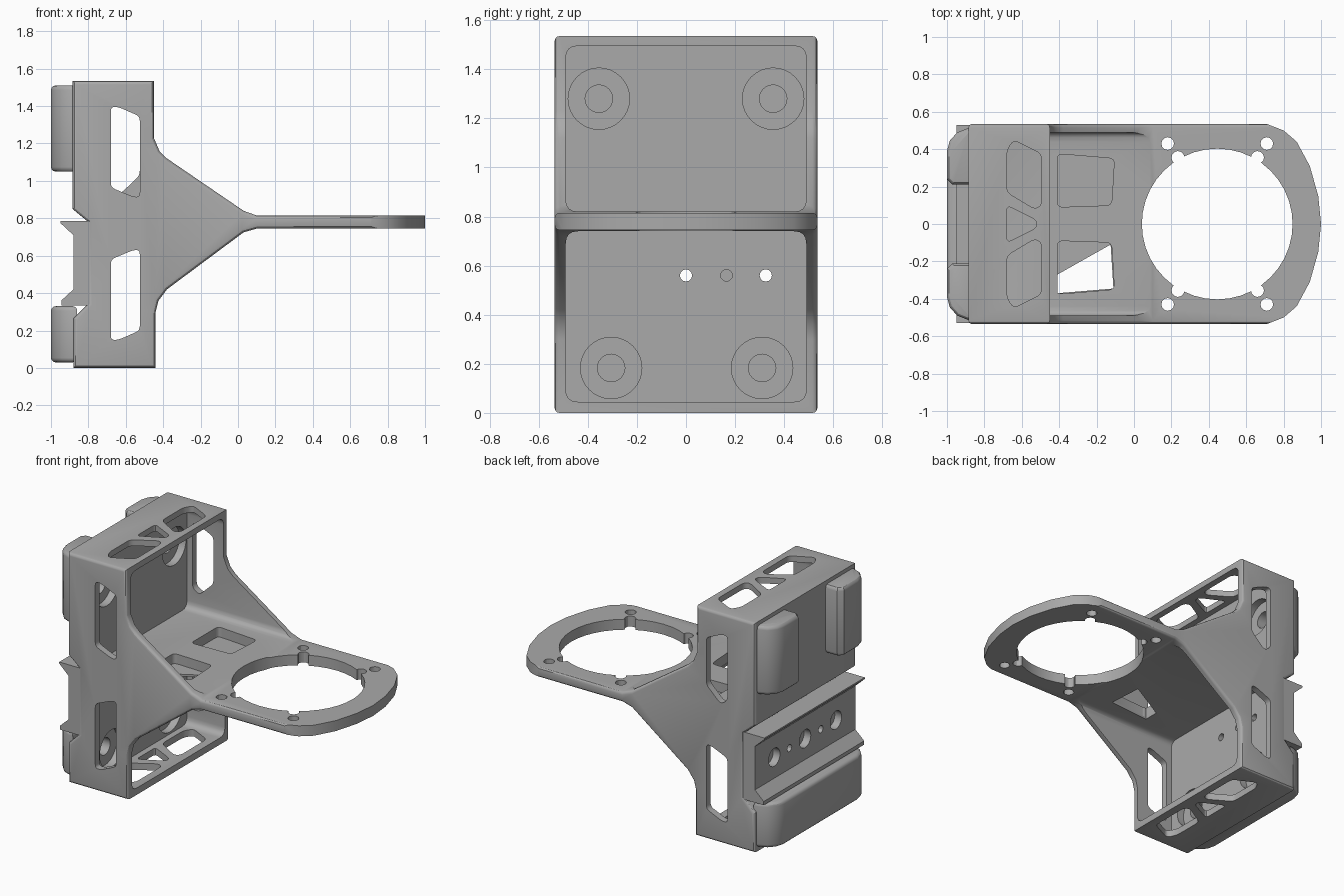
import bpy, bmesh, math
from mathutils import Vector

if "Cube" in bpy.data.objects:
    bpy.data.objects.remove(bpy.data.objects["Cube"], do_unlink=True)

grey = bpy.data.materials.new("plain_grey")
grey.use_nodes = True
GREY = (0.4, 0.4, 0.4, 1)
grey.diffuse_color = GREY
grey.node_tree.nodes["Principled BSDF"].inputs["Base Color"].default_value = GREY


def rounded(pts, r, n=4):
    """Round the corners of a polygon."""
    out = []
    for i, p in enumerate(pts):
        p, a, b = Vector(p), Vector(pts[i - 1]), Vector(pts[(i + 1) % len(pts)])
        s = p + (a - p).normalized() * min(r, (a - p).length * 0.45)
        e = p + (b - p).normalized() * min(r, (b - p).length * 0.45)
        for k in range(n + 1):
            t = k / n
            out.append(s * (1 - t) ** 2 + p * 2 * t * (1 - t) + e * t * t)
    return out


def circle(cx, cy, r, n=24):
    return [(cx + r * math.cos(math.tau * i / n), cy + r * math.sin(math.tau * i / n))
            for i in range(n)]


def rect(a0, a1, b0, b1):
    return [(a0, b0), (a1, b0), (a1, b1), (a0, b1)]


def flip(pts):
    return [(a, -b) for a, b in pts]


def prism(name, pts, axis, lo, hi, bevel=0):
    """Extrude a polygon along an axis, optionally rounding both rims."""
    place = {"x": lambda a, b, t: (t, a, b),
             "y": lambda a, b, t: (a, t, b),
             "z": lambda a, b, t: (a, b, t)}[axis]
    bm = bmesh.new()
    ends = [[bm.verts.new(place(a, b, t)) for a, b in pts] for t in (lo, hi)]
    caps = [bm.faces.new(e) for e in ends]
    rims = [e for f in caps for e in f.edges]
    for i in range(len(pts)):
        j = (i + 1) % len(pts)
        bm.faces.new((ends[0][i], ends[0][j], ends[1][j], ends[1][i]))
    bmesh.ops.recalc_face_normals(bm, faces=bm.faces)
    if bevel:
        bmesh.ops.bevel(bm, geom=rims, offset=bevel, segments=3, profile=0.5,
                        affect="EDGES", clamp_overlap=True)
    mesh = bpy.data.meshes.new(name)
    bm.to_mesh(mesh)
    bm.free()
    mesh.materials.append(grey)
    ob = bpy.data.objects.new(name, mesh)
    bpy.context.scene.collection.objects.link(ob)
    return ob


def activate(ob):
    for o in bpy.context.selected_objects:
        o.select_set(False)
    ob.select_set(True)
    bpy.context.view_layer.objects.active = ob


def cut(target, pts, axis, lo, hi, operation="DIFFERENCE"):
    cutter = prism("cutter", pts, axis, lo, hi)
    cutter.hide_render = True
    mod = target.modifiers.new("cut", "BOOLEAN")
    mod.operation, mod.solver, mod.object = operation, "EXACT", cutter
    activate(target)
    bpy.ops.object.modifier_apply(modifier=mod.name)
    bpy.data.objects.remove(cutter, do_unlink=True)


# Side profile of box, gussets and arm, with the rail notch at the back
upper = [(1, .815), (.1, .815), (.03, .84), (-.38, 1.12), (-.42, 1.16), (-.45, 1.23), (-.45, 1.535)]
lower = [(-.44, 0), (-.44, .3), (-.425, .36), (-.38, .42), (.03, .725), (.1, .745), (1, .745)]
notch = [(-.885, 1.535), (-.885, .85), (-.8, .78), (-.8, .345), (-.88, .265), (-.88, 0)]
frame = prism("bracket_frame", upper + notch + lower, "y", -.535, .535, bevel=.02)

# Rounded end of the arm
tip = [(-1.1, .6), (.55, .6), (.71, .535), (.8, .5), (.87, .44), (.94, .31), (.985, .15)]
cut(frame, tip + [(1, 0)] + flip(tip)[::-1], "z", -1, 2, "INTERSECT")

# Hollow above and below the arm plate
for z0, z1 in ((.82, 1.495), (.045, .74)):
    cut(frame, rounded(rect(-.49, .49, z0, z1), .05), "x", -.72, .4)

# Large ring opening with four lobes and four bolt holes
cut(frame, circle(.445, 0, .403, 40), "z", .5, 1)
for side in (1, -1):
    for lobe_x, bolt_x in ((.235, .18), (.66, .71)):
        cut(frame, circle(lobe_x, side * .355, .035, 12), "z", .5, 1)
        cut(frame, circle(bolt_x, side * .43, .034, 12), "z", .5, 1)

# Arm plate pockets, one partly open below
pocket = rounded([(-.41, .09), (-.12, .1), (-.105, .35), (-.41, .375)], .03)
cut(frame, pocket, "z", .755, .9)
cut(frame, flip(pocket), "z", .755, .9)
cut(frame, [(-.409, -.27), (-.125, -.11), (-.11, -.345), (-.409, -.37)], "z", .6, .9)

# Openings in the top and bottom walls
wide = rounded([(-.68, .17), (-.68, .39), (-.645, .45), (-.495, .375), (-.495, .1), (-.53, .08)], .03)
middle = rounded([(-.68, -.1), (-.68, .1), (-.52, .02), (-.52, -.02)], .03)
for z0, z1 in ((1.4, 1.6), (-.1, .15)):
    for shape in (wide, middle, flip(wide)):
        cut(frame, shape, "z", z0, z1)

# Openings in the side walls
low = [(-.68, .15), (-.64, .15), (-.525, .2), (-.525, .63), (-.56, .63), (-.68, .58)]
high = [(a, 1.545 - b) for a, b in low]
high_clipped = high[:3] + [(-.525, 1.03), (-.63, .93)] + high[5:]
for y0, y1, top_shape in ((-.6, -.4, high), (.4, .6, high_clipped)):
    cut(frame, rounded(low, .025), "y", y0, y1)
    cut(frame, rounded(top_shape, .025), "y", y0, y1)

# Stepped bores in the back panel
for y, z in ((-.355, 1.28), (.355, 1.28), (-.305, .183), (.31, .183)):
    cut(frame, circle(y, z, .125, 32), "x", -.77, -.6)
    cut(frame, circle(y, z, .056), "x", -.85, -.7)

# Grooved mounting rail
rail = prism("mounting_rail", [(-.79, .335), (-.945, .335), (-.945, .36), (-.88, .42),
                               (-.88, .71), (-.95, .775), (-.95, .785), (-.79, .785)],
             "y", -.53, .53)

# Screw holes through rail and back panel
for y in (-.325, 0, .325):
    cut(rail, circle(y, .56, .06), "x", -1, -.83)
    for part in ([rail, frame] if y >= 0 else [rail]):
        cut(part, circle(y, .56, .025, 12), "x", -1, -.6)
for y in (-.165, .165):
    cut(rail, circle(y, .56, .024, 12), "x", -1, -.84)
cut(frame, circle(.165, .56, .024, 12), "x", -.76, -.6)

# Rounded pads on the back
outer = [(-1, .39), (-.985, .445), (-.945, .49), (-.89, .512), (-.86, .515)]
inner = [(-.86, .21), (-.97, .21), (-1, .24)]
pads = [prism("upper_left_pad", inner + outer, "z", 1.05, 1.51, bevel=.04),
        prism("upper_right_pad", flip(inner + outer), "z", 1.05, 1.51, bevel=.04),
        prism("lower_pad", flip(outer)[::-1] + outer, "z", .03, .33, bevel=.04)]

for ob in [frame, rail] + pads:
    activate(ob)
    bpy.ops.object.shade_smooth_by_angle(angle=math.radians(30))
